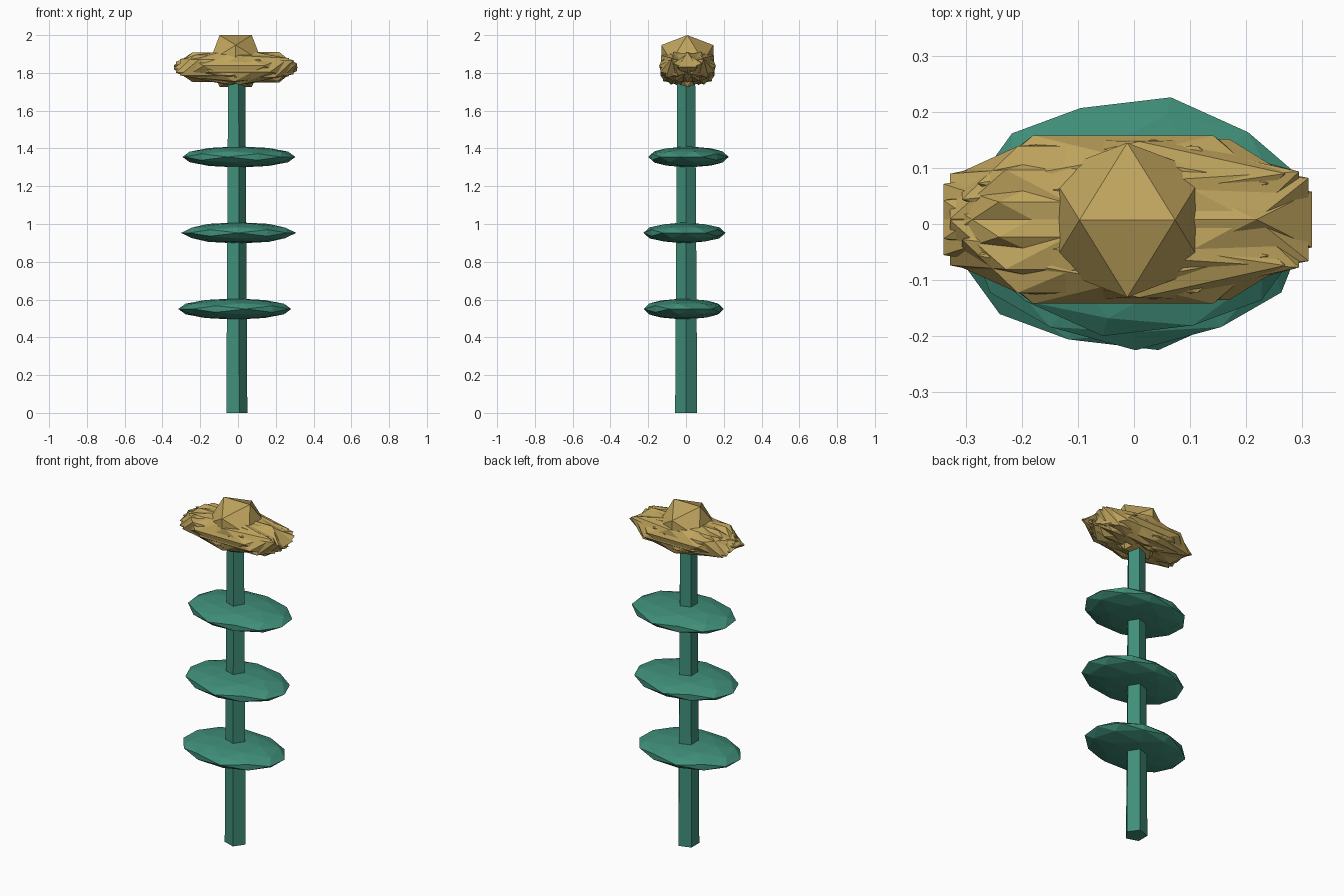
import bpy, bmesh, math
from mathutils import Matrix, Vector

if "Cube" in bpy.data.objects:
    bpy.data.objects.remove(bpy.data.objects["Cube"])

CX = -0.012  # stem axis


def material(name, rgb):
    m = bpy.data.materials.new(name)
    m.diffuse_color = (*rgb, 1)
    m.use_nodes = True
    m.node_tree.nodes["Principled BSDF"].inputs["Base Color"].default_value = m.diffuse_color
    return m


GREEN = material("leaf_green", (0.05, 0.27, 0.19))
GOLD = material("petal_gold", (0.52, 0.37, 0.11))


def ico_ball(name, size, loc, mat, detail=0, pre_spin=0, roll=0):
    """Edge-up icosahedron, optionally subdivided, stretched, then rolled about x."""
    bm = bmesh.new()
    t = (1 + math.sqrt(5)) / 2
    for a in (-1, 1):
        for b in (-t, t):
            for co in ((a, 0, b), (0, b, a), (b, a, 0)):
                bm.verts.new(co)
    bmesh.ops.convex_hull(bm, input=bm.verts[:])
    if detail:
        bmesh.ops.subdivide_edges(bm, edges=bm.edges[:], cuts=1, use_grid_fill=True)
    for v in bm.verts:
        v.co.normalize()
    bm.transform(Matrix.Rotation(roll, 4, 'X') @ Matrix.Diagonal((*size, 1))
                 @ Matrix.Rotation(pre_spin, 4, 'Z'))
    bmesh.ops.recalc_face_normals(bm, faces=bm.faces[:])
    me = bpy.data.meshes.new(name)
    bm.to_mesh(me)
    bm.free()
    me.materials.append(mat)
    ob = bpy.data.objects.new(name, me)
    ob.location = loc
    bpy.context.collection.objects.link(ob)
    return ob


# Five-sided tapering stem, one corner facing +x
bm = bmesh.new()
bmesh.ops.create_cone(bm, cap_ends=True, segments=5, radius1=0.0615, radius2=0.05, depth=1.8)
corner = max(bm.verts, key=lambda v: v.co.z * 10 + v.co.x).co
bm.transform(Matrix.Translation((CX, 0.001, 0.9))
             @ Matrix.Rotation(-math.atan2(corner.y, corner.x), 4, 'Z'))
me = bpy.data.meshes.new("stem")
bm.to_mesh(me)
bm.free()
me.materials.append(GREEN)
bpy.context.collection.objects.link(bpy.data.objects.new("stem", me))

# Three flattened oval leaves
for i, (x, y, z, spin) in enumerate([(-0.017, -0.012, 0.55, 0.2),
                                     (0.003, -0.008, 0.953, 0.0),
                                     (0.005, 0.013, 1.355, -0.2)]):
    ico_ball(f"leaf_{i + 1}", (0.305, 0.217, 0.056), (x, y, z), GREEN, 1, spin)

# Ring of overlapping long petals, each rolled to its place on the ring
N = 15
for i in range(N):
    a = 2 * math.pi * i / N
    ico_ball(f"petal_{i + 1}", (0.305, 0.095, 0.095),
             (CX + 0.07 * math.cos(a), 0.008 + 0.07 * math.sin(a), 1.83), GOLD, roll=a)

# Faceted flower centre
ico_ball("flower_centre", (0.162, 0.162, 0.162), (CX, 0.007, 1.862), GOLD)
